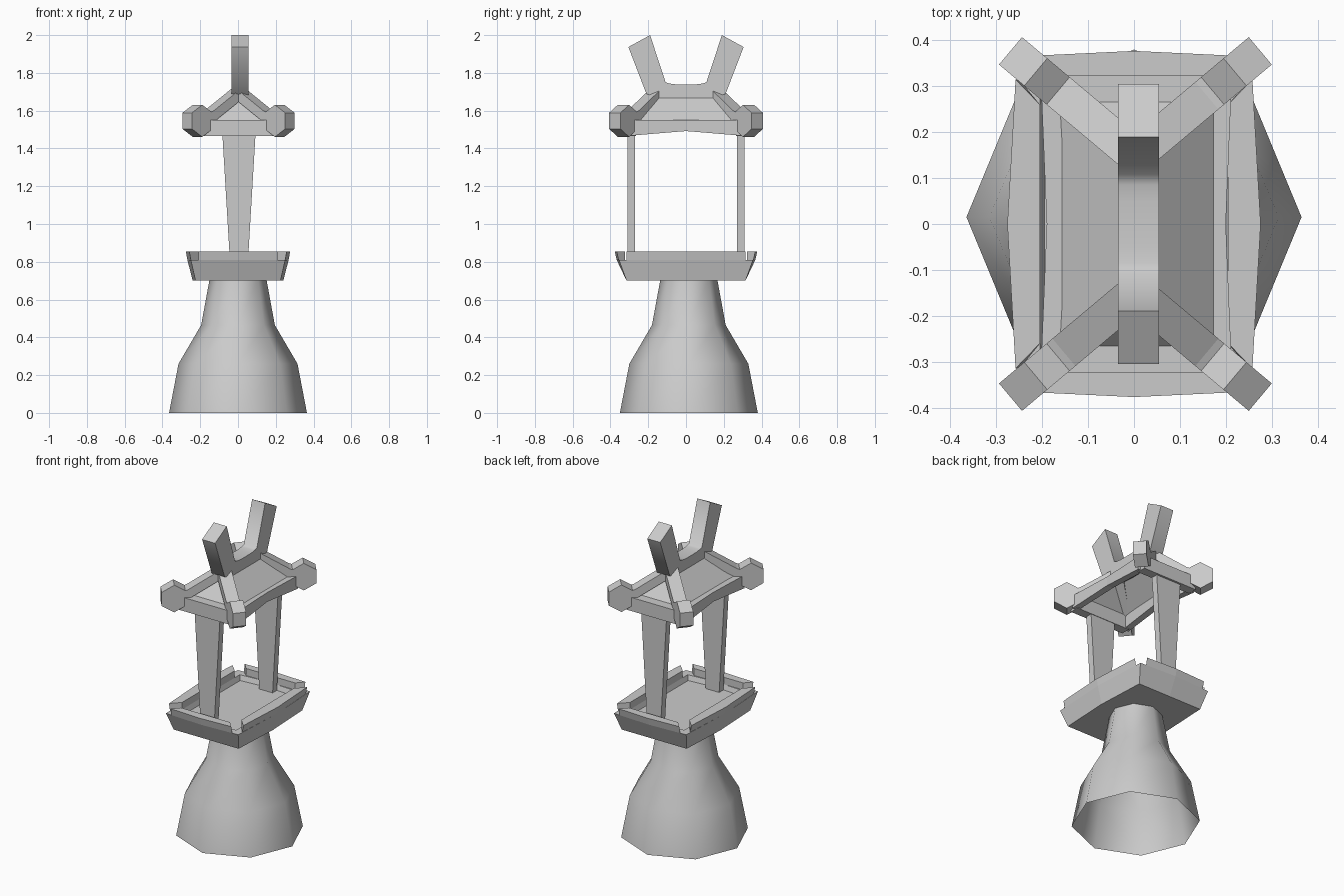
import bpy, bmesh, math
from mathutils import Vector

cube = bpy.data.objects.get("Cube")
if cube:
    bpy.data.objects.remove(cube, do_unlink=True)

stone = bpy.data.materials.new("grey_stone")
stone.use_nodes = True
GREY = (0.6, 0.6, 0.6, 1)
stone.diffuse_color = GREY
stone.node_tree.nodes["Principled BSDF"].inputs["Base Color"].default_value = GREY


def loft(name, rings, caps=(True, True), smooth=None):
    """Skin a list of equal-length vertex rings, optionally closing the ends."""
    bm = bmesh.new()
    rows = [[bm.verts.new(p) for p in ring] for ring in rings]
    n = len(rows[0])
    for a, b in zip(rows, rows[1:]):
        for i in range(n):
            j = (i + 1) % n
            bm.faces.new((a[i], a[j], b[j], b[i]))
    for row, cap in ((rows[0], caps[0]), (rows[-1], caps[1])):
        if cap:
            bm.faces.new(row)
    bmesh.ops.recalc_face_normals(bm, faces=bm.faces)
    mesh = bpy.data.meshes.new(name)
    bm.to_mesh(mesh)
    bm.free()
    mesh.materials.append(stone)
    obj = bpy.data.objects.new(name, mesh)
    bpy.context.collection.objects.link(obj)
    if smooth:
        bpy.ops.object.select_all(action='DESELECT')
        obj.select_set(True)
        bpy.context.view_layer.objects.active = obj
        bpy.ops.object.shade_smooth_by_angle(angle=math.radians(smooth))
    return obj


def rect(hx, hy, z, cx=0.0, cy=0.0):
    return [(cx + sx * hx, cy + sy * hy, z)
            for sx, sy in ((-1, -1), (1, -1), (1, 1), (-1, 1))]


def bowed(cx, cy, mx, my, z):
    """Rectangle with corners (cx, cy) and pushed-out side middles mx, my."""
    return [(cx, -cy, z), (mx, 0, z), (cx, cy, z), (0, my, z),
            (-cx, cy, z), (-mx, 0, z), (-cx, -cy, z), (0, -my, z)]


# Eight-sided foot, open underneath
foot_profile = [(0.365, 0), (0.315, 0.26), (0.195, 0.465), (0.15, 0.71)]
loft("foot", [[(r * math.cos(k * math.pi / 4), 0.015 + r * math.sin(k * math.pi / 4), z)
               for k in range(8)] for r, z in foot_profile], (False, False), smooth=60)

# Flared tray with a recessed floor
loft("tray", [bowed(0.225, 0.315, 0.24, 0.315, 0.70),
              bowed(0.25, 0.355, 0.268, 0.367, 0.81),
              bowed(0.205, 0.31, 0.205, 0.325, 0.81),
              bowed(0.195, 0.30, 0.195, 0.315, 0.78)])

# Raised rim blocks that stop short of the tray corners
for s, side in ((1, "left"), (-1, "right")):
    loft(side + "_tray_rim",
         [[(s * (0.25 + d), -0.315, z), (s * (0.268 + d), 0, z), (s * (0.25 + d), 0.315, z),
           (s * 0.205, 0.26, z), (s * 0.205, -0.26, z)] for d, z in ((0, 0.81), (0.008, 0.854))])
for s, side in ((1, "back"), (-1, "front")):
    loft(side + "_tray_rim",
         [[(-0.21, s * (0.357 + d), z), (0, s * (0.367 + d), z), (0.21, s * (0.357 + d), z),
           (0.17, s * 0.322, z), (-0.17, s * 0.322, z)] for d, z in ((0, 0.81), (0.01, 0.854))])

    # Tapered post and straight eave beam
    loft(side + "_post", [rect(0.046, 0.021, 0.775, 0.005, s * 0.29),
                          rect(0.088, 0.021, 1.48, 0.005, s * 0.29)])
    loft(side + "_eave", [rect(0.19, 0.029, z, 0.005, s * 0.295) for z in (1.465, 1.55)])

# Side eave beams, pinched in and arched up at the middle
for s, side in ((1, "left"), (-1, "right")):
    loft(side + "_eave",
         [[(0.005 + s * a, y, low), (0.005 + s * b, y, low),
           (0.005 + s * b, y, 1.55), (0.005 + s * a, y, 1.55)]
          for y, a, b, low in ((-0.29, 0.168, 0.207, 1.468), (0, 0.152, 0.195, 1.492),
                               (0.29, 0.168, 0.207, 1.468))])

# Hipped roof shell
loft("roof", [rect(0.17, 0.27, 1.545, 0.008), rect(0.035, 0.15, 1.68, 0.008)], (False, True))

# Corner hexagon knobs with sloping hip bars running up to the ridge
ANG = math.radians(40)
for sx in (1, -1):
    for sy in (1, -1):
        label = ("back" if sy > 0 else "front") + ("_left" if sx > 0 else "_right")
        out = Vector((sx * math.cos(ANG), sy * math.sin(ANG), 0))
        across = Vector((-out.y, out.x, 0)) * 0.039
        centre = Vector((0.003 + sx * 0.217, sy * 0.331, 1.546))
        hexagon = [centre + out * (0.083 * math.sin(k * math.pi / 3))
                   + Vector((0, 0, 0.085 * math.cos(k * math.pi / 3))) for k in range(6)]
        loft(label + "_knob", [[p + across * w for p in hexagon] for w in (-1, 1)])
        rings = []
        for inward, top in ((0.03, 1.58), (0.08, 1.60), (0.265, 1.715)):
            p = centre - out * inward
            rings.append([Vector((p.x, p.y, z)) + across * w
                          for w, z in ((-1, top - 0.06), (1, top - 0.06), (1, top), (-1, top))])
        loft(label + "_hip_bar", rings)

# Saddle ridge curving up into a horn at each end: (outer y, z, inner y, z)
half = [(0.305, 1.937, 0.19, 2.0), (0.21, 1.69, 0.108, 1.75),
        (0.14, 1.66, 0.085, 1.743), (0.06, 1.655, 0.05, 1.739)]
path = [(-a, b, -c, d) for a, b, c, d in half] + half[::-1]
loft("ridge_horns", [[(-0.035, a, b), (0.055, a, b), (0.055, c, d), (-0.035, c, d)]
                     for a, b, c, d in path], smooth=75)
